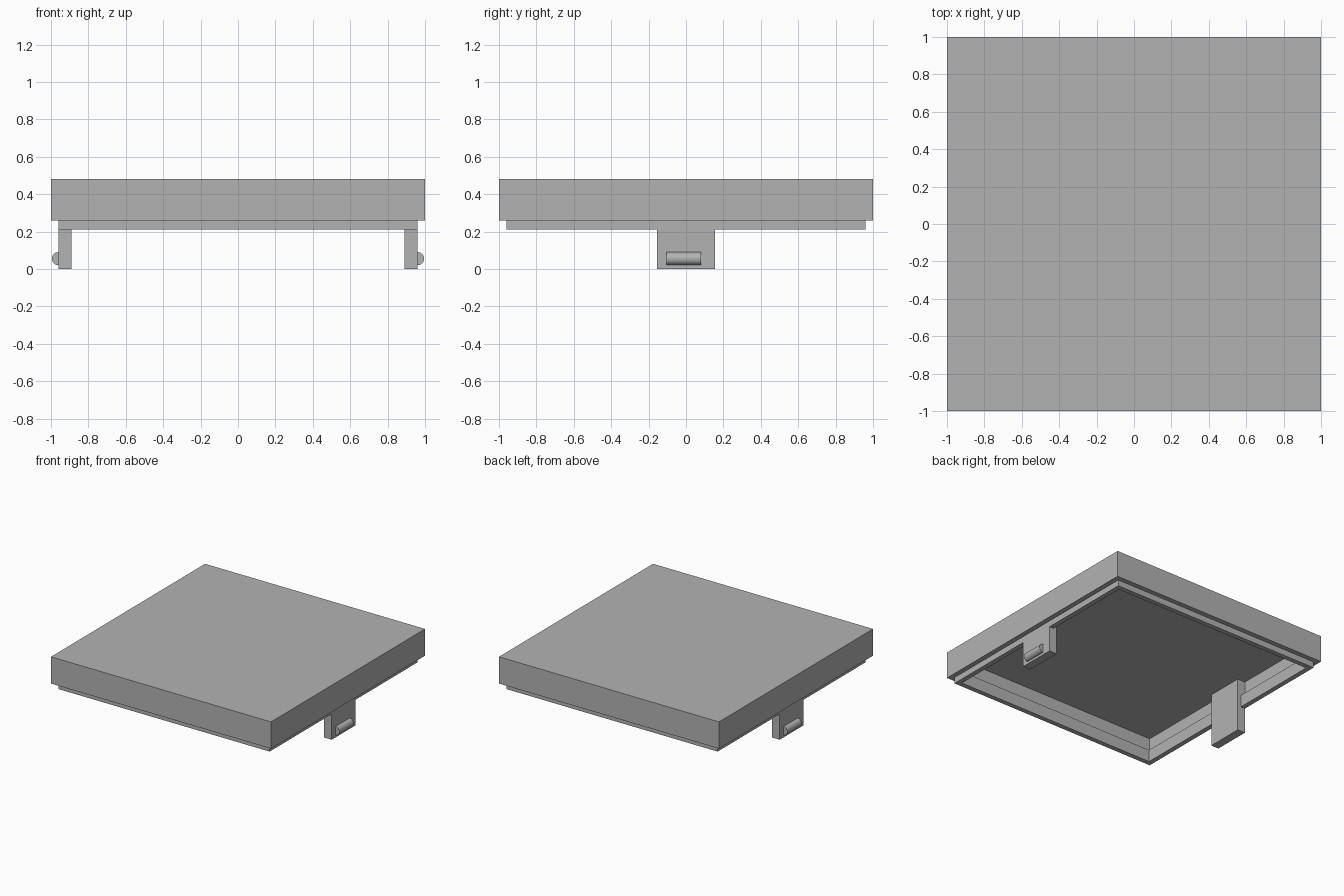
import bpy
import bmesh
import math
from mathutils import Matrix, Vector

cube = bpy.data.objects.get("Cube")
if cube:
    bpy.data.objects.remove(cube, do_unlink=True)

grey = bpy.data.materials.new("plain grey")
grey.use_nodes = True
colour = (0.45, 0.45, 0.45, 1)
grey.diffuse_color = colour
grey.node_tree.nodes["Principled BSDF"].inputs["Base Color"].default_value = colour

WALL = 0.04
INNER = 1 - WALL      # inside of the lid walls
TOP = 0.48
RIM = 0.26            # lower edge of the lid
CEILING = TOP - WALL


def finish(name, bm):
    bmesh.ops.recalc_face_normals(bm, faces=bm.faces)
    mesh = bpy.data.meshes.new(name)
    bm.to_mesh(mesh)
    bm.free()
    mesh.materials.append(grey)
    obj = bpy.data.objects.new(name, mesh)
    bpy.context.collection.objects.link(obj)
    return obj


def square_loop(bm, half, z):
    corners = ((-1, -1), (1, -1), (1, 1), (-1, 1))
    return [bm.verts.new((x * half, y * half, z)) for x, y in corners]


def bridge(bm, a, b):
    for i in range(4):
        j = (i + 1) % 4
        bm.faces.new((a[i], a[j], b[j], b[i]))


def box(name, low, high):
    low, high = Vector(low), Vector(high)
    bm = bmesh.new()
    bmesh.ops.create_cube(bm, size=1)
    bmesh.ops.scale(bm, vec=high - low, verts=bm.verts)
    bmesh.ops.translate(bm, vec=(low + high) / 2, verts=bm.verts)
    return finish(name, bm)


# Hollow lid, open underneath
bm = bmesh.new()
loops = [square_loop(bm, h, z) for h, z in
         ((1, TOP), (1, RIM), (INNER, RIM), (INNER, CEILING))]
for a, b in zip(loops, loops[1:]):
    bridge(bm, a, b)
bm.faces.new(loops[0])
bm.faces.new(loops[-1])
finish("lid", bm)

# Locating lip, half inserted into the lid
bm = bmesh.new()
loops = [square_loop(bm, h, z) for h, z in
         ((INNER, 0.31), (INNER, 0.21), (INNER - WALL, 0.21), (INNER - WALL, 0.31))]
for a, b in zip(loops, loops[1:] + loops[:1]):
    bridge(bm, a, b)
finish("locating_lip", bm)

# Snap clips and their rounded catches, repeated by half a turn
for side, angle in (("left", 0), ("right", math.pi)):
    turn = Matrix.Rotation(angle, 4, "Z")
    clip = box(side + "_clip", (0.89, -0.155, 0), (INNER, 0.155, CEILING))
    clip.data.transform(turn)

    bm = bmesh.new()
    bmesh.ops.create_cone(bm, cap_ends=True, segments=32, radius1=0.035,
                          radius2=0.035, depth=0.185,
                          matrix=Matrix.Translation((INNER, -0.0125, 0.055))
                          @ Matrix.Rotation(math.pi / 2, 4, "X"))
    catch = finish(side + "_catch", bm)
    catch.data.transform(turn)
    bpy.ops.object.select_all(action="DESELECT")
    catch.select_set(True)
    bpy.context.view_layer.objects.active = catch
    bpy.ops.object.shade_smooth_by_angle(angle=math.radians(30))
